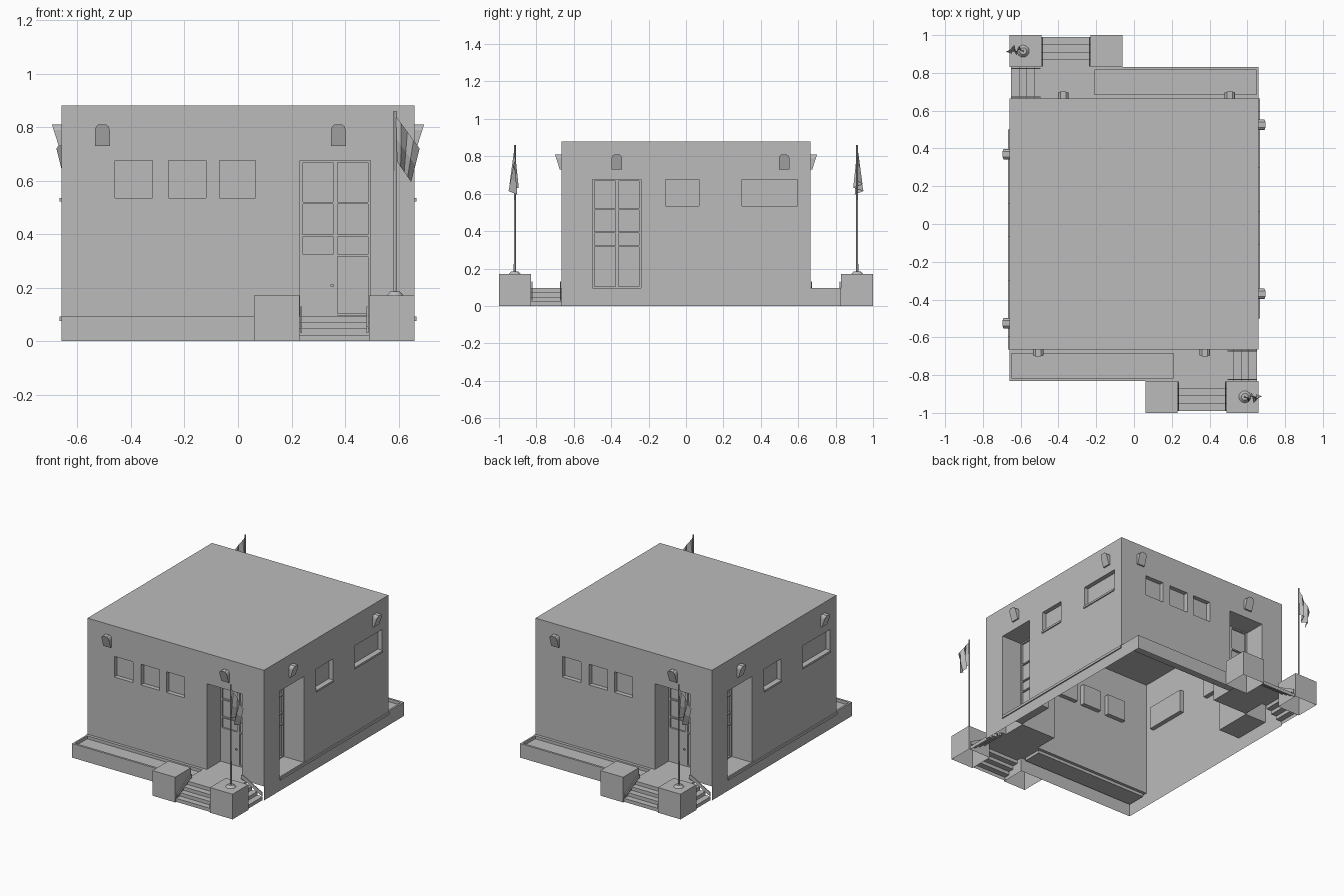
import bpy, bmesh, math
from mathutils import Matrix, Vector

cube = bpy.data.objects.get("Cube")
if cube:
    bpy.data.objects.remove(cube)

grey = bpy.data.materials.new("plain_grey")
grey.use_nodes = True
grey.diffuse_color = (0.5, 0.5, 0.5, 1)
grey.node_tree.nodes["Principled BSDF"].inputs["Base Color"].default_value = (0.5, 0.5, 0.5, 1)

HX, HY, TOP, DECK = 0.66, 0.665, 0.88, 0.095
# Local wall space: u along the wall, d inward, z up
FRONT = Matrix.Translation((0, -HY, 0))
SIDE = Matrix.Translation((HX, 0, 0)) @ Matrix.Rotation(math.pi / 2, 4, 'Z')
WORLD = Matrix.Identity(4)


def finish(name, bm, pair=True, weld=True):
    """Make the object, and its twin turned half round the centre."""
    if weld:
        bmesh.ops.remove_doubles(bm, verts=bm.verts, dist=0.0005)
    bmesh.ops.recalc_face_normals(bm, faces=bm.faces)
    for prefix, angle in (("front_", 0), ("back_", math.pi))[:2 if pair else 1]:
        me = bpy.data.meshes.new(name)
        bm.to_mesh(me)
        me.transform(Matrix.Rotation(angle, 4, 'Z'))
        me.materials.append(grey)
        ob = bpy.data.objects.new(prefix + name if pair else name, me)
        bpy.context.collection.objects.link(ob)
    bm.free()


def quad(bm, m, *pts):
    return bm.faces.new([bm.verts.new(m @ Vector(p)) for p in pts])


def loft(bm, m, ring_a, ring_b):
    """Closed solid between two matching rings."""
    a, b = ([bm.verts.new(m @ Vector(p)) for p in r] for r in (ring_a, ring_b))
    bm.faces.new(a[::-1])
    bm.faces.new(b)
    for i in range(len(a)):
        j = (i + 1) % len(a)
        bm.faces.new((a[i], a[j], b[j], b[i]))


def box(bm, m, x, y, z):
    ring = [(x[0], y[0]), (x[1], y[0]), (x[1], y[1]), (x[0], y[1])]
    loft(bm, m, [(*p, z[0]) for p in ring], [(*p, z[1]) for p in ring])


def drop_faces(bm, *normals):
    bm.normal_update()
    bad = [f for f in bm.faces if any(f.normal.dot(Vector(n)) > 0.99 for n in normals)]
    bmesh.ops.delete(bm, geom=bad, context='FACES')


def facade(bm, m, half, bottom, openings):
    """Thin wall with recessed openings (u0, u1, z0, z1, depth)."""
    us = sorted({-half, half, *(u for o in openings for u in o[:2])})
    zs = sorted({bottom, TOP, *(z for o in openings for z in o[2:4])})
    for a, b in zip(us, us[1:]):
        for c, d in zip(zs, zs[1:]):
            if not any(o[0] < (a + b) / 2 < o[1] and o[2] < (c + d) / 2 < o[3] for o in openings):
                quad(bm, m, (a, 0, c), (b, 0, c), (b, 0, d), (a, 0, d))
    for a, b, c, d, depth in openings:
        rim = [(a, c), (b, c), (b, d), (a, d)]
        quad(bm, m, *[(u, depth, z) for u, z in rim])
        for (u, z), (v, w) in zip(rim, rim[1:] + rim[:1]):
            quad(bm, m, (u, 0, z), (v, 0, w), (v, depth, w), (u, depth, z))


# Walls with window and door recesses
W0, W1, DOOR_DEPTH, GLASS = 0.535, 0.675, 0.16, 0.03
front_door, side_door = (0.232, 0.495), (-0.5, -0.24)
front_windows = [(-0.46, -0.32), (-0.26, -0.12), (-0.07, 0.065)]
side_windows = [(-0.11, 0.07), (0.3, 0.595)]
for label, m, half, bottom, door, wins in (
        ("wall", FRONT, HX, DECK, front_door, front_windows),
        ("side_wall", SIDE, HY, 0, side_door, side_windows)):
    bm = bmesh.new()
    facade(bm, m, half, bottom,
           [(*w, W0, W1, GLASS) for w in wins] + [(*door, DECK, W1, DOOR_DEPTH)])
    bmesh.ops.remove_doubles(bm, verts=bm.verts, dist=0.0005)
    bmesh.ops.dissolve_limit(bm, angle_limit=0.01, verts=bm.verts, edges=bm.edges)
    finish(label, bm)

# Roof
bm = bmesh.new()
quad(bm, WORLD, (-HX, -HY, TOP), (HX, -HY, TOP), (HX, HY, TOP), (-HX, HY, TOP))
finish("roof", bm, pair=False)

# Door frames: uprights and rails, with a handle
for label, m, (a, b) in (("door_frame", FRONT, front_door), ("side_door_frame", SIDE, side_door)):
    bm = bmesh.new()
    mid, deep = (a + b) / 2, (DOOR_DEPTH - 0.012, DOOR_DEPTH)
    for u, w in ((a + 0.005, 0.005), (mid, 0.008), (b - 0.005, 0.005)):
        box(bm, m, (u - w, u + w), deep, (DECK, W1))
    for z in (DECK + 0.005, 0.32, 0.395, 0.517, W1 - 0.004):
        box(bm, m, (a, b), deep, (z - 0.004, z + 0.004))
    if m is FRONT:
        box(bm, m, (a, mid), deep, (DECK, 0.32))
        box(bm, m, (mid - 0.018, mid - 0.004), (deep[0] - 0.01, deep[0]), (0.205, 0.211))
    finish(label, bm, weld=False)

# Sills under the side windows and the ledge along the side
bm = bmesh.new()
for a, b in side_windows:
    box(bm, SIDE, (a, b), (-0.008, GLASS), (0.522, W0))
box(bm, SIDE, (-0.5, HY), (-0.008, 0), (0.075, 0.092))
finish("side_sills", bm, weld=False)

# Wedge wall lamps with clipped tops
arch = [(-0.028, 0.73), (0.028, 0.73), (0.028, 0.79), (0.023, 0.803), (0.014, 0.81),
        (-0.014, 0.81), (-0.023, 0.803), (-0.028, 0.79)]
bm = bmesh.new()
for m, u in ((FRONT, -0.507), (FRONT, 0.375), (SIDE, -0.37), (SIDE, 0.525)):
    loft(bm, m, [(u + x, -0.01 - 0.32 * (z - 0.73), z) for x, z in arch],
         [(u + x, 0, z) for x, z in arch])
finish("wall_lamps", bm)

# Planter with sunken bed
bm = bmesh.new()
box(bm, WORLD, (-HX, front_door[0]), (-0.83, -HY), (0, DECK))
drop_faces(bm, (0, 0, -1), (0, 1, 0), (1, 0, 0), (0, 0, 1))
outer = [(-HX, -0.83), (front_door[0], -0.83), (front_door[0], -HY), (-HX, -HY)]
inner = [(-0.648, -0.815), (0.21, -0.815), (0.21, -0.685), (-0.648, -0.685)]
for i in range(4):
    j = (i + 1) % 4
    quad(bm, WORLD, *[(*p, DECK) for p in (outer[i], outer[j], inner[j], inner[i])])
    quad(bm, WORLD, (*inner[i], DECK), (*inner[j], DECK), (*inner[j], 0.075), (*inner[i], 0.075))
quad(bm, WORLD, *[(*p, 0.075) for p in inner])
finish("planter", bm)

# Landing and two flights of steps
bm = bmesh.new()
quad(bm, WORLD, (0.232, -0.83, DECK), (0.53, -0.83, DECK), (0.53, -HY, DECK), (0.232, -HY, DECK))
STEP, RISE = 0.04, DECK / 4
flights = ((Matrix.Translation((0, -0.99, 0)), 0.23, 0.49),
           (Matrix.Translation((-0.01, 0, 0)) @ SIDE, -0.83, -HY))
for m, a, b in flights:
    for i in range(4):
        d, z = i * STEP, i * RISE
        quad(bm, m, (a, d, z), (b, d, z), (b, d, z + RISE), (a, d, z + RISE))
        quad(bm, m, (a, d, z + RISE), (b, d, z + RISE), (b, d + STEP, z + RISE), (a, d + STEP, z + RISE))
finish("steps", bm)

# Sloping side rails on both flights
bm = bmesh.new()
for m, a, b in flights:
    for u in (a + 0.006, b - 0.006):
        slope = [(0, 0.03), (0.14, 0.105), (0.155, 0.105), (0.155, 0.13), (0.14, 0.13), (0, 0.055)]
        loft(bm, m, [(u - 0.003, d, z) for d, z in slope], [(u + 0.003, d, z) for d, z in slope])
finish("step_rails", bm)

# Square blocks beside the steps
bm = bmesh.new()
for x in ((0.06, 0.23), (0.49, HX)):
    box(bm, WORLD, x, (-1, -0.83), (0, 0.17))
drop_faces(bm, (0, 0, -1))
finish("step_blocks", bm)

# Flagpole on a round foot
PX, PY = 0.587, -0.915
bm = bmesh.new()
for r1, r2, z0, z1 in ((0.032, 0.018, 0.17, 0.185), (0.006, 0.005, 0.185, 0.86)):
    bmesh.ops.create_cone(bm, cap_ends=True, segments=16, radius1=r1, radius2=r2, depth=z1 - z0,
                          matrix=Matrix.Translation((PX, PY, (z0 + z1) / 2)))
finish("flagpole", bm)

# Draped flag: folds open out towards the lower edge
bm = bmesh.new()
folds = (0, -0.022, 0.016, -0.026, 0.01)
rows = []
for i, fold in enumerate(folds):
    t = i / (len(folds) - 1)
    top = Vector((PX + 0.092 * t, PY, 0.845 - 0.125 * t))
    low = Vector((PX + 0.008 + 0.052 * t, PY + fold, 0.67 - 0.075 * t))
    rows.append([bm.verts.new(top.lerp(low, s) + Vector((0, 0.3 * fold, 0))) for s in (0, 0.5, 1)])
for p, q in zip(rows, rows[1:]):
    for k in range(2):
        bm.faces.new((p[k], q[k], q[k + 1], p[k + 1]))
finish("flag", bm)
